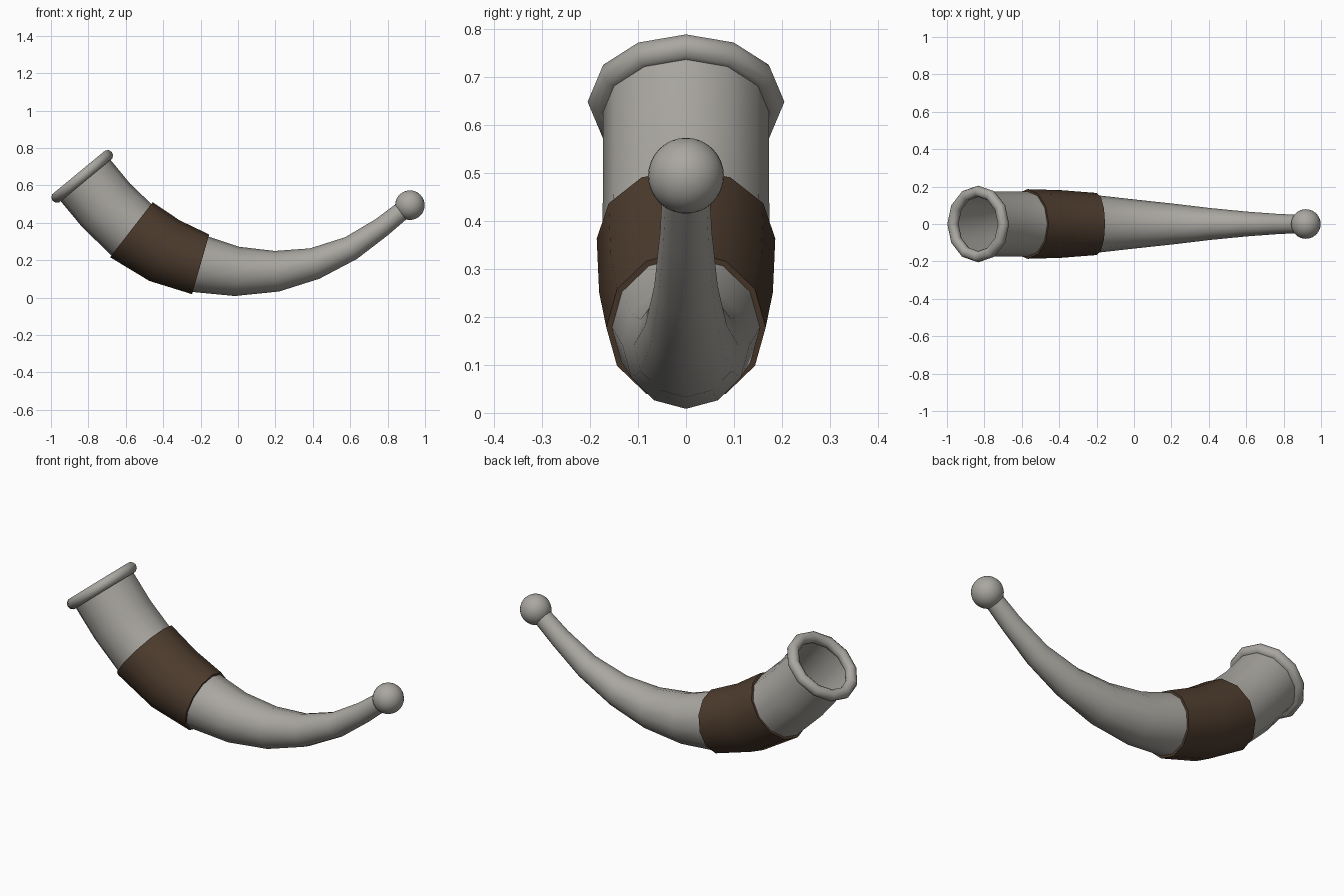
import bpy, bmesh, math
from mathutils import Vector

if "Cube" in bpy.data.objects:
    bpy.data.objects.remove(bpy.data.objects["Cube"])


def material(name, rgb):
    m = bpy.data.materials.new(name)
    m.diffuse_color = (*rgb, 1)
    m.use_nodes = True
    m.node_tree.nodes["Principled BSDF"].inputs["Base Color"].default_value = m.diffuse_color
    return m


grey = material("horn grey", (0.40, 0.385, 0.355))
brown = material("leather brown", (0.075, 0.045, 0.027))

# Horn centre line from mouth to tip: x, z, radius
SECTIONS = [
    (-0.833, 0.648, 0.173), (-0.705, 0.493, 0.173), (-0.570, 0.363, 0.174),
    (-0.393, 0.251, 0.169), (-0.200, 0.178, 0.154), (-0.005, 0.140, 0.132),
    (0.208, 0.141, 0.109), (0.410, 0.182, 0.085), (0.605, 0.265, 0.066),
    (0.768, 0.376, 0.054), (0.905, 0.486, 0.048)]
SIDES = 12


def ring(i, grow=0.0):
    """Points of the cross-section at section i, square to the centre line."""
    a = SECTIONS[max(i - 1, 0)]
    b = SECTIONS[min(i + 1, len(SECTIONS) - 1)]
    t = Vector((b[0] - a[0], 0, b[1] - a[1])).normalized()
    up, side = Vector((-t.z, 0, t.x)), Vector((0, 1, 0))
    x, z, r = SECTIONS[i]
    r += grow
    return [Vector((x, 0, z)) + r * (math.cos(w) * up + math.sin(w) * side)
            for w in (2 * math.pi * k / SIDES for k in range(SIDES))]


def finish(ob, name, mat):
    ob.name = name
    ob.data.materials.append(mat)
    bpy.ops.object.select_all(action='DESELECT')
    ob.select_set(True)
    bpy.context.view_layer.objects.active = ob
    bpy.ops.object.shade_smooth_by_angle(angle=math.radians(40))


def sleeve(name, rings, mat):
    bm = bmesh.new()
    loops = [[bm.verts.new(p) for p in pts] for pts in rings]
    for a, b in zip(loops, loops[1:]):
        for k in range(SIDES):
            n = (k + 1) % SIDES
            bm.faces.new((a[k], b[k], b[n], a[n]))
    bmesh.ops.recalc_face_normals(bm, faces=bm.faces)
    # make normals point away from the centre line
    mid = loops[len(loops) // 2]
    centre = sum((v.co for v in mid), Vector()) / SIDES
    f = next(f for f in mid[0].link_faces)
    if f.normal.dot(mid[0].co - centre) < 0:
        bmesh.ops.reverse_faces(bm, faces=bm.faces)
    me = bpy.data.meshes.new(name)
    bm.to_mesh(me)
    bm.free()
    ob = bpy.data.objects.new(name, me)
    bpy.context.collection.objects.link(ob)
    finish(ob, name, mat)


# Hollow curved body
sleeve("horn_body", [ring(i) for i in range(len(SECTIONS))], grey)

# Leather band with thin end lips
sleeve("grip_band", [ring(2)] + [ring(i, 0.012) for i in (2, 3, 4)] + [ring(4)], brown)

# Rolled rim around the mouth
x, z, _ = SECTIONS[0]
bpy.ops.mesh.primitive_torus_add(
    location=(x, 0, z), rotation=(0, -0.69, 0), major_segments=SIDES,
    minor_segments=10, major_radius=0.175, minor_radius=0.030)
finish(bpy.context.object, "mouth_rim", grey)

# Ball on the tip
bpy.ops.mesh.primitive_uv_sphere_add(
    segments=32, ring_count=16, radius=0.079, location=(0.919, 0, 0.494))
finish(bpy.context.object, "tip_ball", grey)
